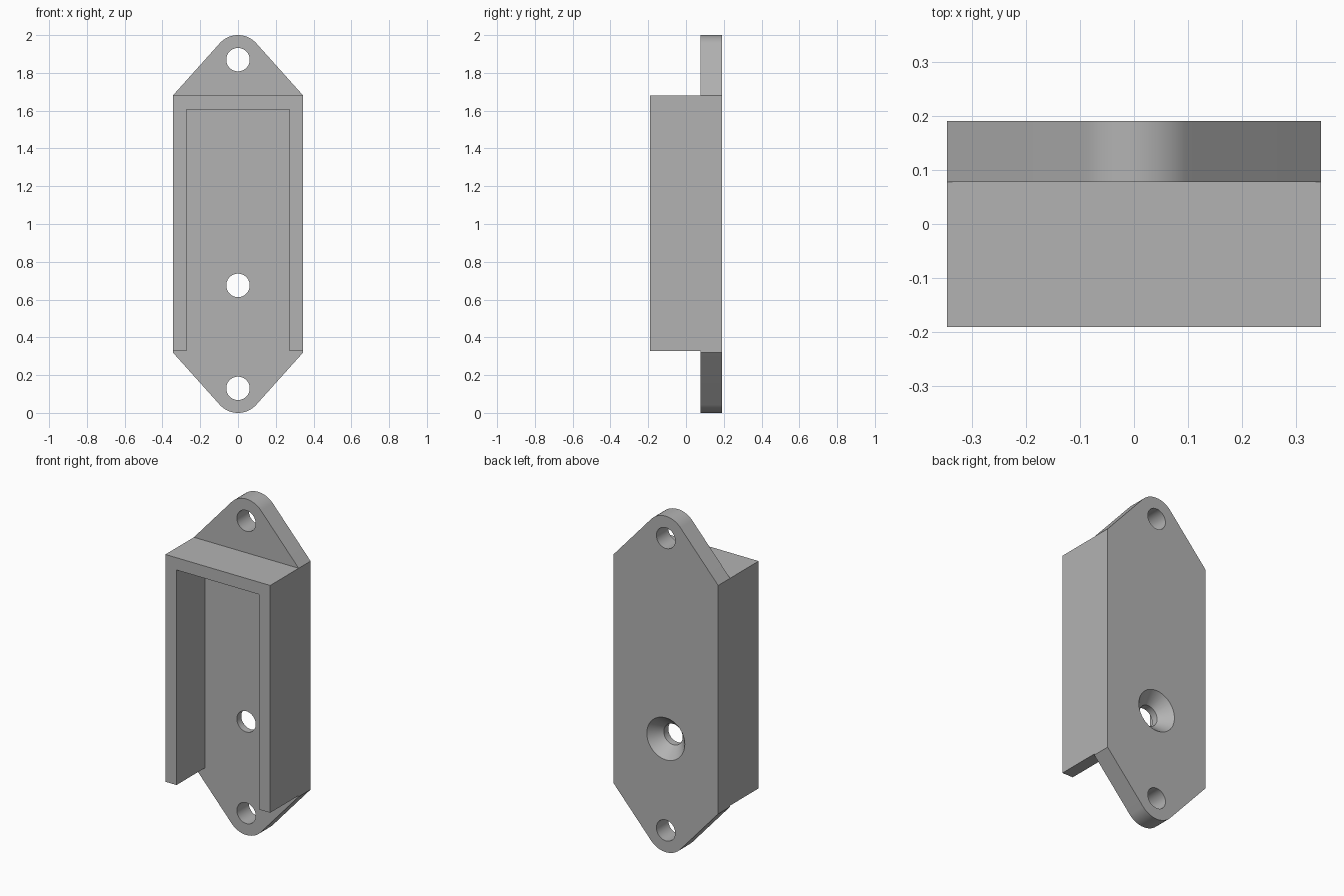
import bpy, bmesh, math

if "Cube" in bpy.data.objects:
    bpy.data.objects.remove(bpy.data.objects["Cube"], do_unlink=True)

FRONT, PLATE, BACK = -0.19, 0.078, 0.19   # depth levels
W, Z0, Z1 = 0.345, 0.327, 1.68            # half width and straight section
WALL, EAR_R, HOLE_R = 0.073, 0.13, 0.062
EAR_Z = 2 - EAR_R

grey = bpy.data.materials.new("plain_grey")
grey.use_nodes = True
colour = (0.45, 0.45, 0.45, 1)
grey.diffuse_color = colour
grey.node_tree.nodes["Principled BSDF"].inputs["Base Color"].default_value = colour


def finish(name, bm):
    bmesh.ops.recalc_face_normals(bm, faces=bm.faces)
    mesh = bpy.data.meshes.new(name)
    bm.to_mesh(mesh)
    bm.free()
    obj = bpy.data.objects.new(name, mesh)
    bpy.context.collection.objects.link(obj)
    mesh.materials.append(grey)
    return obj


def extrude_outline(name, points, y0, y1):
    bm = bmesh.new()
    face = bm.faces.new([bm.verts.new((x, y0, z)) for x, z in points])
    moved = bmesh.ops.extrude_face_region(bm, geom=[face])["geom"]
    verts = [v for v in moved if isinstance(v, bmesh.types.BMVert)]
    bmesh.ops.translate(bm, vec=(0, y1 - y0, 0), verts=verts)
    return finish(name, bm)


def lathe_cutter(name, z, profile, steps=64):
    """Closed solid of revolution about the depth axis, from (radius, y) rings."""
    bm = bmesh.new()
    rings = []
    for r, y in profile:
        angles = [math.tau * i / steps for i in range(steps)]
        rings.append([bm.verts.new((r * math.cos(a), y, z + r * math.sin(a))) for a in angles])
    for a, b in zip(rings, rings[1:]):
        for i in range(steps):
            j = (i + 1) % steps
            bm.faces.new((a[i], a[j], b[j], b[i]))
    bm.faces.new(rings[0])
    bm.faces.new(rings[-1])
    return finish(name, bm)


def combine(target, other, operation):
    mod = target.modifiers.new(operation.lower(), "BOOLEAN")
    mod.operation, mod.solver, mod.object = operation, "EXACT", other
    other.hide_render = True
    bpy.context.view_layer.objects.active = target
    bpy.ops.object.modifier_apply(modifier=mod.name)
    bpy.data.objects.remove(other, do_unlink=True)


# Back plate: straight sides tapering tangentially into rounded ears
dz = EAR_Z - Z1
tangent = math.acos(EAR_R / math.hypot(W, dz)) - math.atan2(dz, W)
arc = [tangent + (math.pi - 2 * tangent) * i / 24 for i in range(25)]
top = [(W, Z1)] + [(EAR_R * math.cos(a), EAR_Z + EAR_R * math.sin(a)) for a in arc] + [(-W, Z1)]
bottom = [(-x, 2 - z) for x, z in top]
holder = extrude_outline("wall_holder", top + bottom, PLATE, BACK)

# Raised three-sided rim, open at the bottom
inner = W - WALL
rim = extrude_outline("rim", [(-W, Z0), (-W, Z1), (W, Z1), (W, Z0), (inner, Z0),
                              (inner, Z1 - WALL), (-inner, Z1 - WALL), (-inner, Z0)], FRONT, PLATE)
combine(holder, rim, "UNION")

# Mounting holes in the ears
for z in (2 - EAR_Z, EAR_Z):
    combine(holder, lathe_cutter("ear_hole", z, [(HOLE_R, 0), (HOLE_R, 0.3)]), "DIFFERENCE")

# Centre hole, countersunk from the back
sink = [(HOLE_R, 0), (HOLE_R, BACK - 0.07), (0.125, BACK), (0.125, 0.3)]
combine(holder, lathe_cutter("countersink", 0.675, sink), "DIFFERENCE")

# Merge coplanar faces and smooth the curved ones
bm = bmesh.new()
bm.from_mesh(holder.data)
bmesh.ops.remove_doubles(bm, verts=bm.verts, dist=1e-5)
bmesh.ops.dissolve_limit(bm, angle_limit=math.radians(0.5), verts=bm.verts, edges=bm.edges)
bm.to_mesh(holder.data)
bm.free()
bpy.ops.object.select_all(action="DESELECT")
holder.select_set(True)
bpy.context.view_layer.objects.active = holder
bpy.ops.object.shade_smooth_by_angle(angle=math.radians(30))
